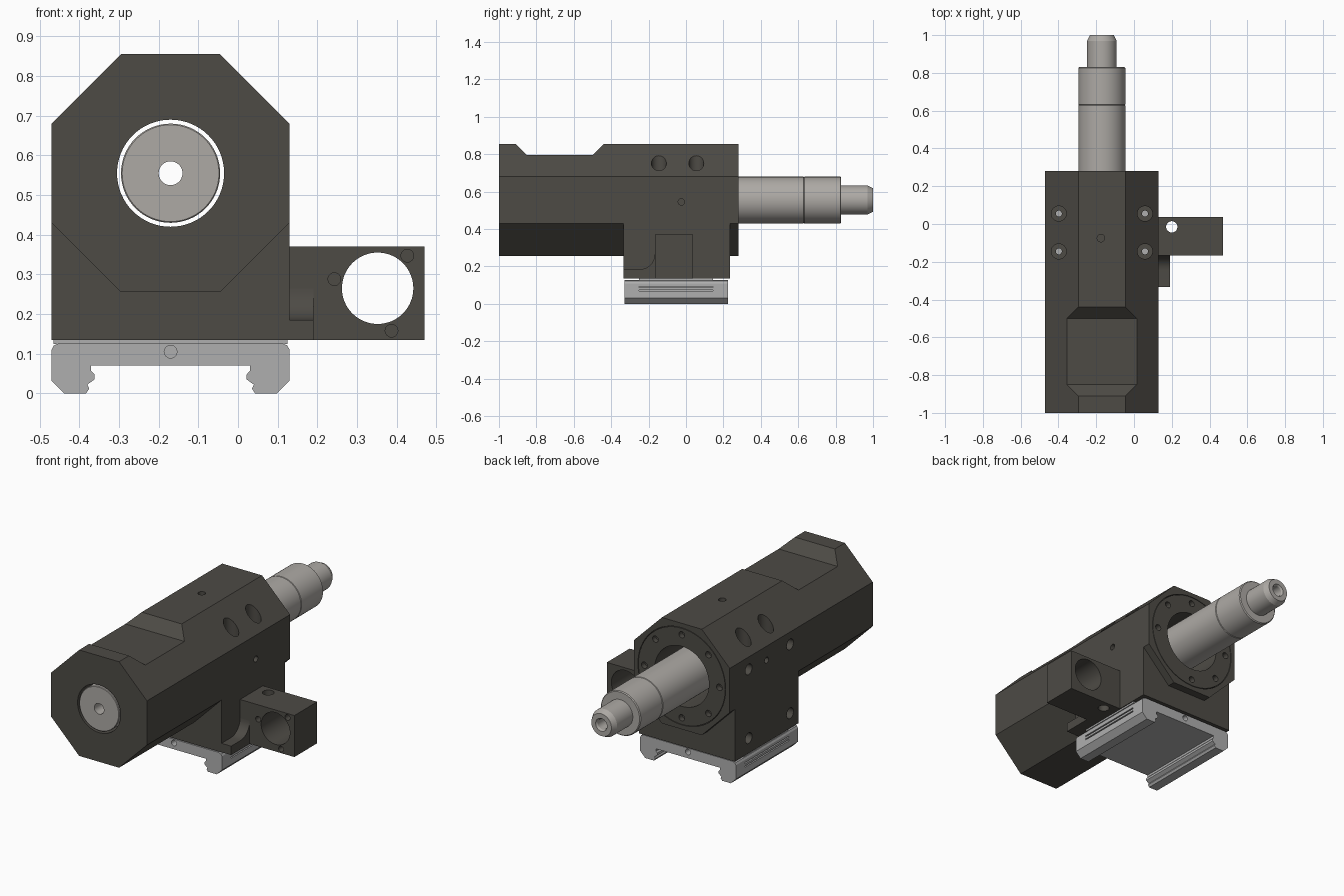
import bpy, bmesh
from math import pi, cos, sin, radians
from mathutils import Matrix, Vector

if "Cube" in bpy.data.objects:
    bpy.data.objects.remove(bpy.data.objects["Cube"])

CX, CZ = -0.17, 0.555            # spindle axis


def material(name, rgb):
    m = bpy.data.materials.new(name)
    m.diffuse_color = (*rgb, 1)
    m.use_nodes = True
    m.node_tree.nodes["Principled BSDF"].inputs["Base Color"].default_value = m.diffuse_color
    return m


DARK = material("dark_steel", (0.075, 0.07, 0.06))
STEEL = material("bright_steel", (0.42, 0.40, 0.375))
ALLOY = material("light_alloy", (0.43, 0.43, 0.43))


def finish(bm, name, mat=None):
    bmesh.ops.recalc_face_normals(bm, faces=bm.faces[:])
    me = bpy.data.meshes.new(name)
    bm.to_mesh(me)
    bm.free()
    ob = bpy.data.objects.new(name, me)
    bpy.context.collection.objects.link(ob)
    if mat:
        me.materials.append(mat)
    return ob


def prism(name, pts, axis, a, b, mat=None):
    """Extrude an outline: (x,z) along y, or (y,z) along x."""
    bm = bmesh.new()
    place = (lambda p, t: (p[0], t, p[1])) if axis == 'y' else (lambda p, t: (t, p[0], p[1]))
    f = bm.faces.new([bm.verts.new(place(p, a)) for p in pts])
    ext = bmesh.ops.extrude_face_region(bm, geom=[f])
    d = Vector((0, b - a, 0) if axis == 'y' else (b - a, 0, 0))
    bmesh.ops.translate(bm, vec=d, verts=[v for v in ext['geom'] if isinstance(v, bmesh.types.BMVert)])
    return finish(bm, name, mat)


def box(name, x0, x1, y0, y1, z0, z1, mat=None):
    return prism(name, [(x0, z0), (x1, z0), (x1, z1), (x0, z1)], 'y', y0, y1, mat)


def cyl(axis, u, v, r, a, b, n=32):
    """Cutter cylinder along an axis; u, v are the other two coordinates."""
    m = (a + b) / 2
    loc, rot = {'x': ((m, u, v), Matrix.Rotation(pi / 2, 4, 'Y')),
                'y': ((u, m, v), Matrix.Rotation(pi / 2, 4, 'X')),
                'z': ((u, v, m), Matrix.Identity(4))}[axis]
    bm = bmesh.new()
    bmesh.ops.create_cone(bm, cap_ends=True, segments=n, radius1=r, radius2=r,
                          depth=abs(b - a), matrix=Matrix.Translation(loc) @ rot)
    return finish(bm, "cutter")


def lathe(name, prof, mat=None, n=64):
    """Revolve a closed (radius, y) outline round the spindle axis."""
    bm = bmesh.new()
    rings = [[bm.verts.new((CX + r * cos(2 * pi * i / n), y, CZ + r * sin(2 * pi * i / n)))
              for r, y in prof] for i in range(n)]
    k = len(prof)
    for i in range(n):
        p, q = rings[i], rings[(i + 1) % n]
        for j in range(k):
            bm.faces.new((p[j], p[(j + 1) % k], q[(j + 1) % k], q[j]))
    return finish(bm, name, mat)


def combine(ob, tools, op='DIFFERENCE'):
    for t in tools:
        m = ob.modifiers.new("bool", 'BOOLEAN')
        m.operation, m.object, m.solver = op, t, 'EXACT'
        t.hide_render = True
    dg = bpy.context.evaluated_depsgraph_get()
    me = bpy.data.meshes.new_from_object(ob.evaluated_get(dg))
    ob.modifiers.clear()
    ob.data = me
    for t in tools:
        bpy.data.objects.remove(t)


# Octagonal housing with square mounting block
octagon = [(CX + x, CZ + z) for x, z in
           [(-.125, -.3), (.125, -.3), (.3, -.125), (.3, .125),
            (.125, .3), (-.125, .3), (-.3, .125), (-.3, -.125)]]
housing = prism("housing", octagon, 'y', -1, 0.28, DARK)
combine(housing, [box("block", -0.47, 0.13, -0.335, 0.235, 0.135, 0.43, DARK)], 'UNION')

cuts = [prism("pocket", [(-.96, .905), (-.85, .795), (-.50, .795), (-.39, .905)], 'x', -.6, .3),
        cyl('y', CX, CZ, 0.135, -1.1, 0.4, 64),        # bore
        cyl('y', CX, CZ, 0.17, -0.02, 0.4, 64),        # rear counterbore
        cyl('y', CX, CZ, 0.275, 0.25, 0.4, 64),        # flange seat
        cyl('z', -0.175, -0.075, 0.02, 0.78, 0.9),
        cyl('x', -0.025, 0.545, 0.017, 0.07, 0.2),
        cyl('x', -0.05, 0.6, 0.017, -0.52, -0.41)]
for x in (-0.398, 0.058):                              # vertical mounting bolts
    for y in (-0.145, 0.055):
        cuts += [cyl('z', x, y, 0.04, 0.65, 0.9), cyl('z', x, y, 0.016, 0.1, 0.7)]
for y in (-0.26, 0.11):                                # left side holes
    for z in (0.22, 0.61):
        cuts.append(cyl('x', y, z, 0.03, -0.52, -0.42))
combine(housing, cuts)

# Rear bearing flange with eight bolt holes
flange = lathe("rear_flange", [(.17, .25), (.272, .25), (.272, .28), (.17, .28)], DARK)
combine(flange, [cyl('y', CX + .235 * cos(a), CZ + .235 * sin(a), 0.018, 0.2, 0.3, 24)
                 for a in [radians(45 * i) for i in range(8)]])

# Spindle: hollow shaft, sleeve and chamfered nose
shaft = lathe("spindle_shaft", [(.03, -1), (.122, -1), (.125, -.997), (.125, .627),
                                (.122, .63), (.03, .63)], STEEL)
nose = lathe("spindle_nose", [(.03, .63), (.122, .63), (.125, .633), (.125, .825), (.12, .83),
                              (.078, .83), (.078, .97), (.063, 1), (.036, 1), (.03, .99)], STEEL)

# Side clamp arm with large bore, screw holes and curved web
arm = box("clamp_arm", 0.13, 0.47, -0.167, 0.037, 0.135, 0.37, DARK)
combine(arm, [cyl('y', 0.352, 0.265, 0.09, -0.3, 0.2, 64),
              cyl('z', 0.2, -0.015, 0.03, 0, 0.5)] +
        [cyl('y', x, z, 0.016, -0.3, -0.1, 24)
         for x, z in ((0.243, 0.288), (0.427, 0.347), (0.387, 0.158))])
arc = [(-0.247 + .08 * sin(a), 0.265 - .08 * cos(a)) for a in [radians(9 * i) for i in range(11)]]
web = prism("arm_web", [(-0.167, .135), (-0.333, .135), (-0.333, .185)] + arc, 'x', 0.13, 0.19, DARK)

# Dovetail foot rail, mirrored about the spindle plane
half = [(0, .07), (.2, .07), (.2, .057), (.192, .048), (.192, .035), (.21, .022), (.205, .012),
        (.213, 0), (.268, 0), (.3, .032), (.3, .11), (.294, .121), (.28, .127), (0, .127)]
outline = [(CX + x, z) for x, z in half] + [(CX - x, z) for x, z in reversed(half[1:-1])]
rail = prism("foot_rail", outline, 'y', -0.33, 0.225, ALLOY)
grooves = [box("groove", x - .012, x + .012, -0.25, 0.145, z, z + .007)
           for x in (-0.47, 0.13) for z in (0.068, 0.087)]
for y in (-0.33, 0.225):                               # end screws
    grooves.append(cyl('y', CX, 0.105, 0.016, y - .04, y + .04, 24))
combine(rail, grooves)
pad = box("rail_pad", -0.465, 0.125, -0.25, 0.145, 0.125, 0.136, ALLOY)

# Smooth round surfaces, keep machined edges sharp
bpy.ops.object.select_all(action='DESELECT')
for ob in (housing, flange, shaft, nose, arm, web, rail):
    ob.select_set(True)
bpy.context.view_layer.objects.active = housing
bpy.ops.object.shade_smooth_by_angle(angle=radians(25))
